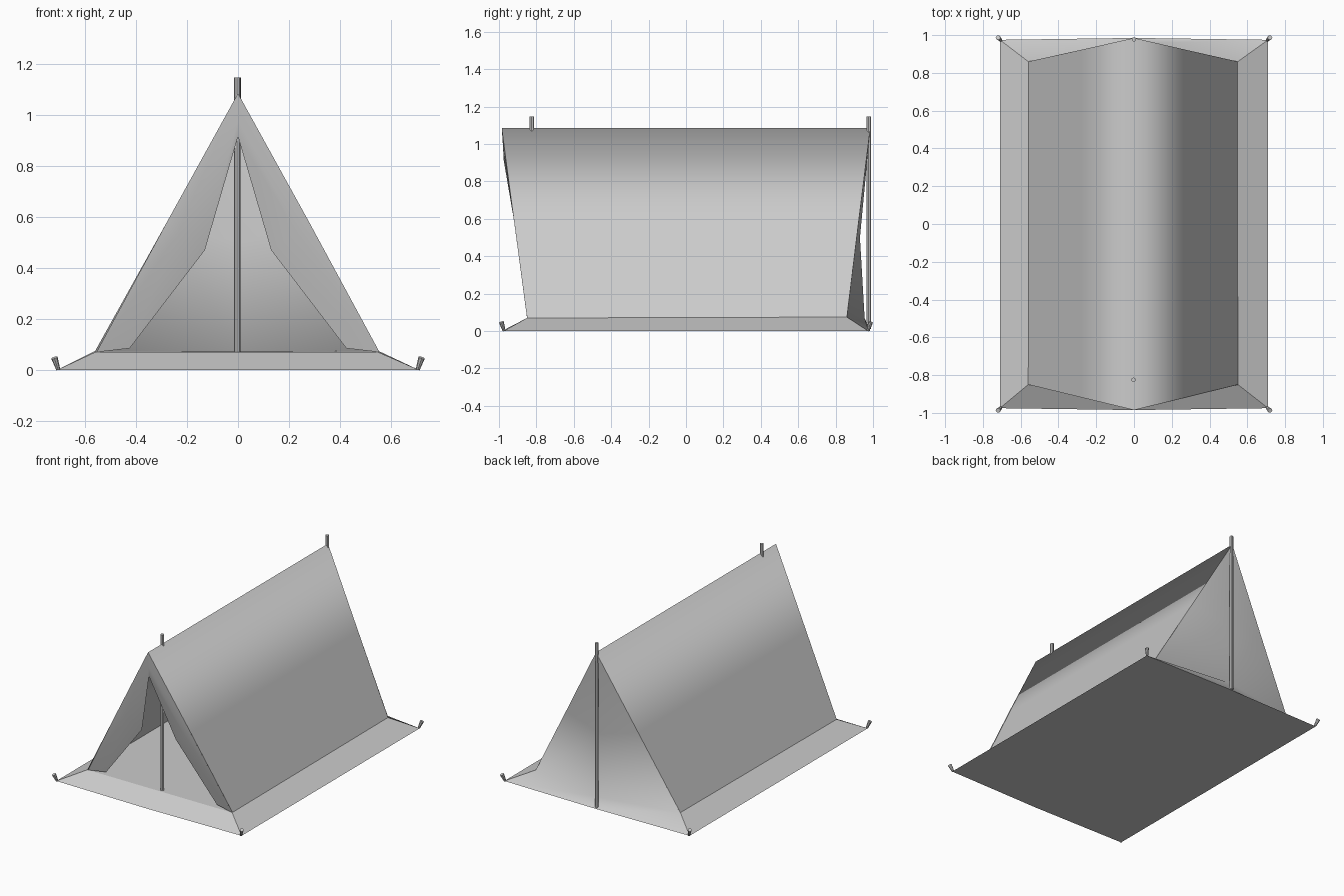
import bpy
from mathutils import Vector

if "Cube" in bpy.data.objects:
    bpy.data.objects.remove(bpy.data.objects["Cube"])


def mesh_object(name, verts, faces, smooth=False):
    me = bpy.data.meshes.new(name)
    me.from_pydata(verts, [], faces)
    me.update()
    for p in me.polygons:
        p.use_smooth = smooth
    ob = bpy.data.objects.new(name, me)
    bpy.context.collection.objects.link(ob)
    return ob


def rod(name, start, end, r1, r2, sides=8):
    a, b = Vector(start), Vector(end)
    d = b - a
    bpy.ops.mesh.primitive_cone_add(vertices=sides, radius1=r1, radius2=r2,
                                    depth=d.length, location=(a + b) / 2)
    ob = bpy.context.object
    ob.name = name
    ob.rotation_euler = d.to_track_quat('Z', 'Y').to_euler()
    bpy.ops.object.shade_smooth_by_angle()
    return ob


# groundsheet: low frustum with sloping skirts (back skirt belongs to back wall)
base = [(-.71, -.975, 0), (0, -.985, 0), (.71, -.975, 0),
        (.71, .975, 0), (0, .985, 0), (-.71, .975, 0),
        (-.56, -.85, .07), (.55, -.85, .07),
        (.55, .86, .075), (0, .955, .07), (-.56, .86, .075)]
mesh_object("groundsheet", base,
            [(5, 4, 3, 2, 1, 0), (0, 1, 2, 7, 6), (2, 3, 8, 7),
             (5, 0, 6, 10), (6, 7, 8, 9, 10)])

# roof: cross-section swept front to back, smooth over the ridge
section = [(-.56, .07, -.85, .86), (-.28, .578, -.918, .922),
           (0, 1.085, -.985, .985),
           (.275, .578, -.918, .922), (.55, .07, -.85, .86)]
roof = []
for x, z, front, back in section:
    roof += [(x, front, z), (x, back, z)]
mesh_object("roof", roof,
            [(2 * i, 2 * i + 2, 2 * i + 3, 2 * i + 1) for i in range(4)], True)

# back wall: slightly sunken panel running down into its skirt
wall = [(-.71, .975, 0), (0, .985, 0), (.71, .975, 0),
        (-.56, .86, .075), (0, .955, .07), (.55, .86, .075),
        (-.28, .922, .578), (0, .93, .5), (.275, .922, .578),
        (0, .985, 1.085)]
mesh_object("back_wall", wall,
            [(1, 0, 3, 4), (2, 1, 4, 5), (4, 3, 6, 7), (5, 4, 7, 8),
             (7, 6, 9), (8, 7, 9)], True)

# door flaps: narrow hem along the roof edge, then the folded cloth
for side, s in (("left", -1), ("right", 1)):
    foot = (.555 * s, -.85, .07)
    flap = [(0, -.985, 1.085), (.28 * s, -.918, .578), foot,
            (0, -.978, .98), (.235 * s, -.91, .535),
            (0, -.975, .915), (.13 * s, -.866, .47), (.425 * s, -.836, .085)]
    faces = [(0, 1, 4, 3), (1, 2, 4), (3, 4, 6, 5), (4, 2, 7, 6)]
    if s > 0:
        faces = [f[::-1] for f in faces]
    mesh_object(side + "_door_flap", flap, faces, True)

# upright poles
rod("front_pole", (-.003, -.825, .06), (-.003, -.825, 1.148), .012, .012)
rod("back_pole", (0, .977, .01), (0, .977, 1.148), .012, .012)

# corner pegs leaning outwards
for sx, nx in ((-1, "left"), (1, "right")):
    for sy, ny in ((-1, "front"), (1, "back")):
        rod(f"{ny}_{nx}_peg", (.705 * sx, .973 * sy, .002),
            (.72 * sx, .987 * sy, .048), .008, .013)
